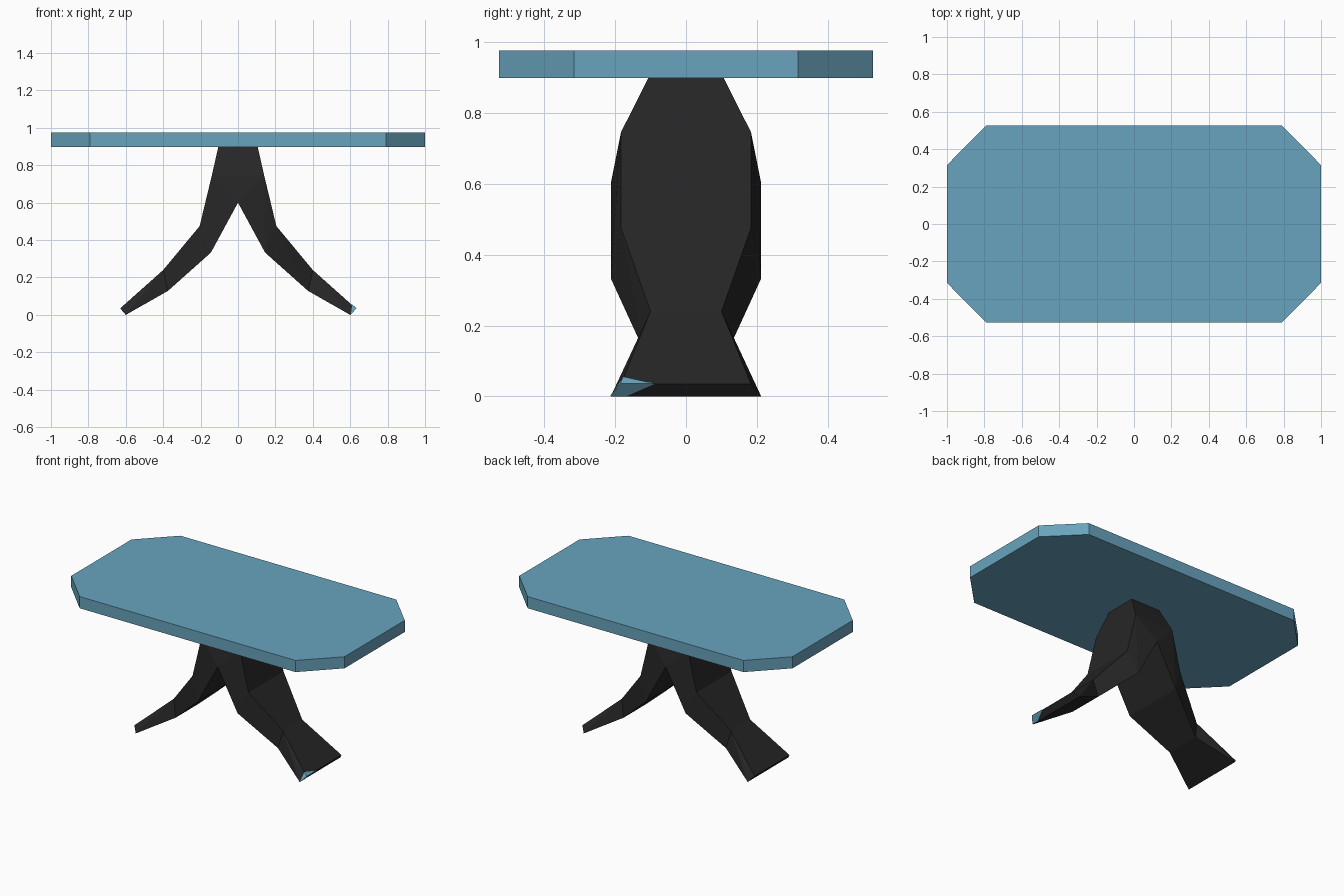
import bpy, bmesh
from mathutils import Vector

if "Cube" in bpy.data.objects:
    bpy.data.objects.remove(bpy.data.objects["Cube"])


def material(name, rgb):
    m = bpy.data.materials.new(name)
    m.diffuse_color = (*rgb, 1)
    m.use_nodes = True
    m.node_tree.nodes["Principled BSDF"].inputs["Base Color"].default_value = m.diffuse_color
    return m


blue = material("dusty blue", (0.14, 0.37, 0.51))
black = material("soft black", (0.019, 0.019, 0.019))


def finish(name, bm, mat, recalc=True):
    bmesh.ops.remove_doubles(bm, verts=bm.verts, dist=0.0005)
    if recalc:
        bmesh.ops.recalc_face_normals(bm, faces=bm.faces)
    me = bpy.data.meshes.new(name)
    bm.to_mesh(me)
    bm.free()
    me.materials.append(mat)
    ob = bpy.data.objects.new(name, me)
    bpy.context.collection.objects.link(ob)
    return ob


# Table top: chamfered rectangle, extruded upwards
bm = bmesh.new()
outline = [(1, -.315), (1, .315), (.79, .527), (-.79, .527),
           (-1, .315), (-1, -.315), (-.79, -.527), (.79, -.527)]
base = bm.faces.new([bm.verts.new((x, y, .898)) for x, y in outline])
ext = bmesh.ops.extrude_face_region(bm, geom=[base], use_keep_orig=True)
bmesh.ops.translate(bm, vec=(0, 0, .077),
                    verts=[v for v in ext["geom"] if isinstance(v, bmesh.types.BMVert)])
finish("table_top", bm, blue)

# Pedestal: one quarter described by outer and inner leg edges (x, half width, z)
outer = [(.14, .183, .745), (.205, .183, .475), (.40, .10, .24), (.63, .183, .035)]
inner = [(0, .212, .60), (.145, .212, .333), (.375, .118, .128), (.60, .212, 0)]
neck_mid, neck, mid = (0, .105, .9), (.105, .105, .9), (0, .183, .745)


def centre(p):
    return (p[0], 0, p[2])


def strip(a, b):
    return [a, b, centre(b), centre(a)]


quarter = [[neck_mid, neck, outer[0], mid], [mid, outer[0], inner[0]],
           strip(neck_mid, neck), strip(neck, outer[0]), strip(outer[3], inner[3])]
for i in range(3):
    quarter += [strip(outer[i], outer[i + 1]), strip(inner[i], inner[i + 1]),
                [outer[i], inner[i + 1], inner[i]],
                [outer[i], outer[i + 1], inner[i + 1]]]

bm = bmesh.new()
for sx in (1, -1):
    for sy in (1, -1):
        for poly in quarter:
            bm.faces.new([bm.verts.new((sx * x, sy * y, z)) for x, y, z in poly])
finish("pedestal_legs", bm, black)

# Small blue corner mark on the right foot, as a thin plate
low, high = (.60, -.212, 0), (.63, -.183, .035)
tip, end, foot = (.608, -.175, .055), (.63, -.085, .035), (.60, -.165, 0)
bm = bmesh.new()
for poly in ([low, foot, end, high], [high, end, tip], [low, high, tip]):
    bm.faces.new([bm.verts.new(Vector(p) + Vector((.003, -.002, .001))) for p in poly])
finish("foot_corner_mark", bm, blue, recalc=False)
